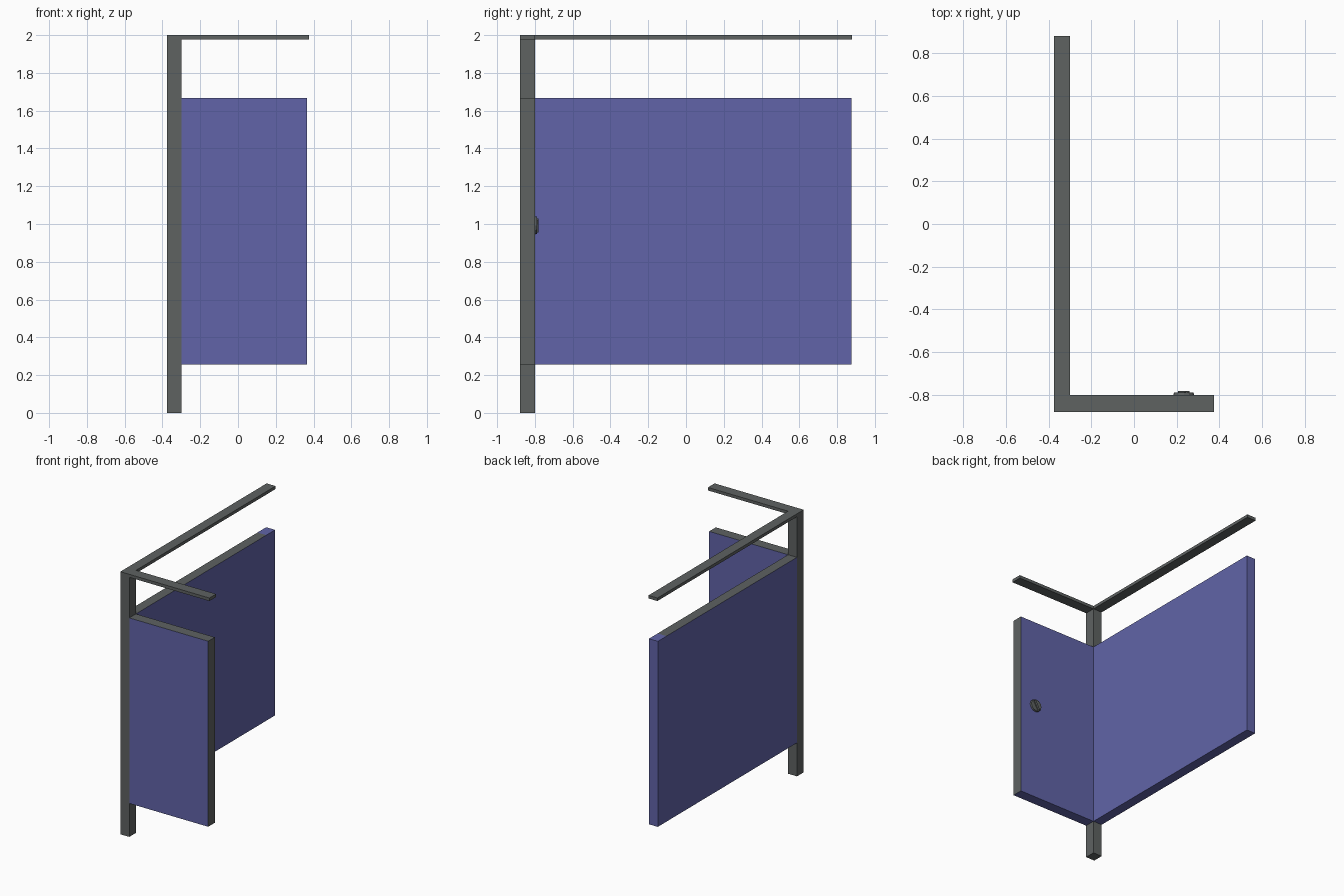
import bpy, bmesh, math
from mathutils import Matrix

if "Cube" in bpy.data.objects:
    bpy.data.objects.remove(bpy.data.objects["Cube"])


def material(name, rgb):
    m = bpy.data.materials.new(name)
    m.diffuse_color = (*rgb, 1)
    m.use_nodes = True
    m.node_tree.nodes["Principled BSDF"].inputs["Base Color"].default_value = m.diffuse_color
    return m


GREY = material("grey metal", (0.112, 0.122, 0.121))
BLUE = material("blue panel", (0.119, 0.127, 0.392))


def finish(name, bm, mats):
    bmesh.ops.recalc_face_normals(bm, faces=bm.faces)
    me = bpy.data.meshes.new(name)
    bm.to_mesh(me)
    bm.free()
    for m in mats:
        me.materials.append(m)
    ob = bpy.data.objects.new(name, me)
    bpy.context.collection.objects.link(ob)
    return ob


def box_mesh(lo, hi):
    bm = bmesh.new()
    size = [b - a for a, b in zip(lo, hi)]
    mid = [(a + b) / 2 for a, b in zip(lo, hi)]
    bmesh.ops.create_cube(bm, size=1, matrix=Matrix.Translation(mid) @ Matrix.Diagonal((*size, 1)))
    return bm


X0, X1, Y0, Y1 = -0.375, -0.30, -0.88, -0.80   # corner post footprint
Z0, Z1 = 0.255, 1.668                          # panel bottom and top

# Corner post and the two top rails
finish("corner_post", box_mesh((X0, Y0, 0), (X1, Y1, 2)), [GREY])
finish("front_rail", box_mesh((X1, Y0, 1.977), (0.375, Y1, 2)), [GREY])
finish("side_rail", box_mesh((X0, Y1, 1.977), (X1, 0.88, 2)), [GREY])

# Front panel: grey top and free end
bm = box_mesh((X1, Y0, Z0), (0.365, Y1, Z1))
bm.normal_update()
for f in bm.faces:
    f.material_index = int(f.normal.z > 0.5 or f.normal.x > 0.5)
finish("front_panel", bm, [BLUE, GREY])

# Side panel: grey top that stops short of the back end
bm = box_mesh((X0, Y1, Z0), (X1, 0.875, Z1))
bmesh.ops.bisect_plane(bm, geom=bm.verts[:] + bm.edges[:] + bm.faces[:],
                       plane_co=(0, 0.77, 0), plane_no=(0, 1, 0))
bm.normal_update()
for f in bm.faces:
    f.material_index = int(f.normal.z > 0.5 and f.calc_center_median().y < 0.77)
finish("side_panel", bm, [BLUE, GREY])

# Lock on the inner face of the front panel
LX, LZ = 0.233, 0.993
bm = bmesh.new()
bmesh.ops.create_cone(bm, cap_ends=True, segments=12, radius1=0.048, radius2=0.046, depth=0.013,
                      matrix=Matrix.Translation((LX, Y1 + 0.0055, LZ)) @ Matrix.Rotation(-math.pi / 2, 4, 'X'))
finish("lock_plate", bm, [GREY])

bm = bmesh.new()
bmesh.ops.create_cube(bm, size=1, matrix=Matrix.Translation((LX, Y1 + 0.014, LZ))
                      @ Matrix.Rotation(math.radians(30), 4, 'Y')
                      @ Matrix.Diagonal((0.018, 0.01, 0.076, 1)))
finish("lock_turn", bm, [GREY])
